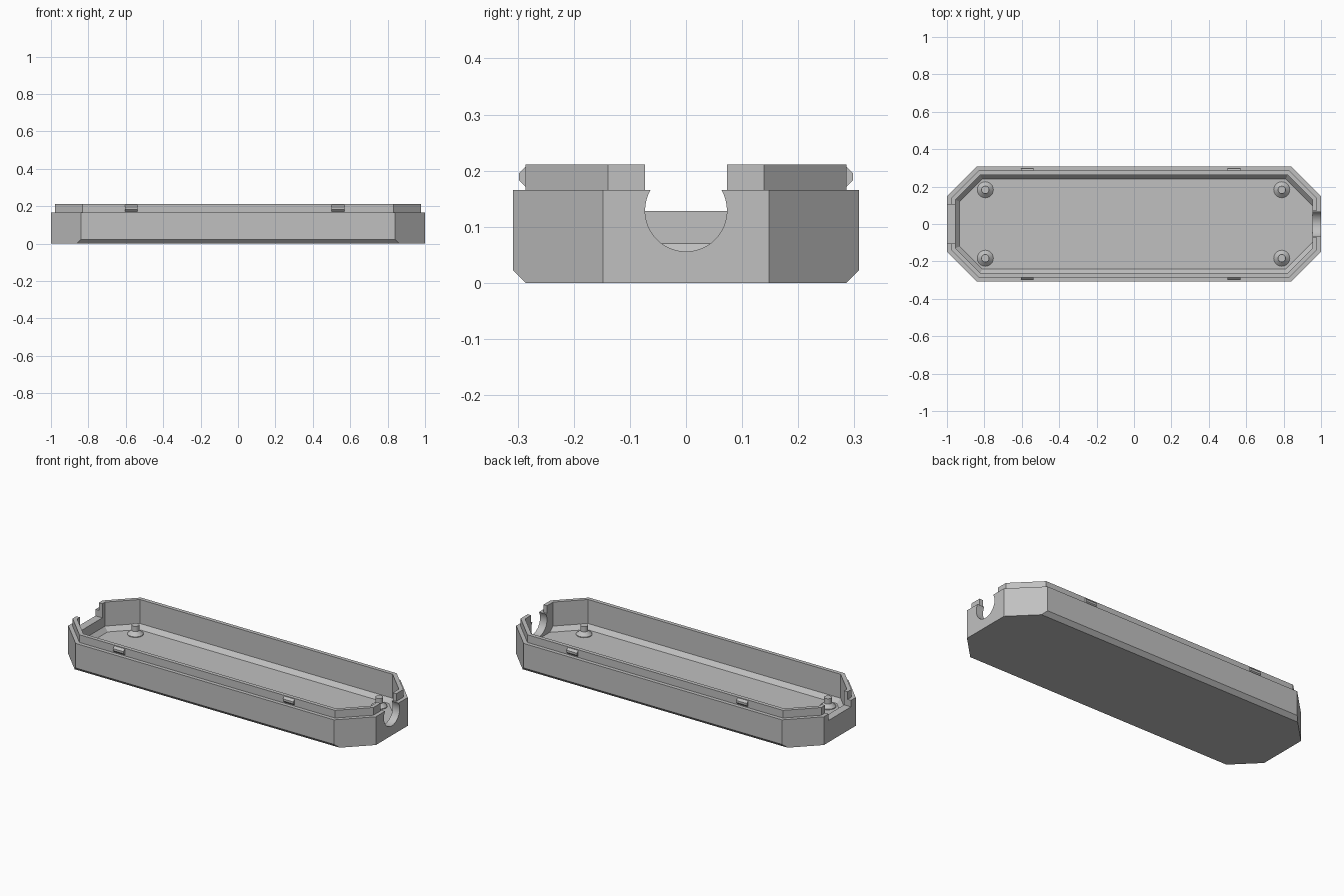
import bpy, bmesh, math

cube = bpy.data.objects.get("Cube")
if cube:
    bpy.data.objects.remove(cube, do_unlink=True)

# Single grey plastic
grey = bpy.data.materials.new("grey_plastic")
grey.use_nodes = True
colour = (0.53, 0.53, 0.53, 1)
grey.diffuse_color = colour
grey.node_tree.nodes["Principled BSDF"].inputs["Base Color"].default_value = colour


def loft(name, rings):
    """Skin matching rings of points and cap both ends."""
    bm = bmesh.new()
    loops = [[bm.verts.new(p) for p in ring] for ring in rings]
    for a, b in zip(loops, loops[1:]):
        for i in range(len(a)):
            j = (i + 1) % len(a)
            bm.faces.new((a[i], a[j], b[j], b[i]))
    bm.faces.new(loops[0])
    bm.faces.new(loops[-1])
    bmesh.ops.recalc_face_normals(bm, faces=bm.faces)
    mesh = bpy.data.meshes.new(name)
    bm.to_mesh(mesh)
    bm.free()
    mesh.materials.append(grey)
    obj = bpy.data.objects.new(name, mesh)
    bpy.context.collection.objects.link(obj)
    return obj


def octagon(z, left, right, half_y, corner):
    """Rectangle with 45 degree corners lying on |x| + |y| = corner."""
    k = corner - half_y
    return [(right, left_y, z) for left_y in (right - corner, corner - right)] + \
           [(k, half_y, z), (-k, half_y, z)] + \
           [(-left, corner - left, z), (-left, left - corner, z)] + \
           [(-k, -half_y, z), (k, -half_y, z)]


def inset(z, d, d_right=None):
    right = 1 - (d if d_right is None else d_right)
    return octagon(z, 1 - d, right, 0.308 - d, 1.148 - d * math.sqrt(2))


def box(name, x0, x1, y, z0, z1):
    return loft(name, [[(x0, -y, z), (x1, -y, z), (x1, y, z), (x0, y, z)] for z in (z0, z1)])


def circle(r, n, fn):
    return [fn(r * math.cos(2 * math.pi * i / n), r * math.sin(2 * math.pi * i / n))
            for i in range(n)]


def smooth(obj):
    bpy.ops.object.select_all(action="DESELECT")
    obj.select_set(True)
    bpy.context.view_layer.objects.active = obj
    bpy.ops.object.shade_smooth_by_angle(angle=math.radians(30))


# Tray shell: bevelled base, outer wall, stepped lip, inner wall and floor
FLOOR, LEDGE, TOP = 0.045, 0.166, 0.211
shell = loft("tray_shell", [
    octagon(0, 1, 1, 0.286, 1.148),
    inset(0.022, 0),
    inset(LEDGE, 0),
    inset(LEDGE, 0.022),
    inset(TOP, 0.022),
    inset(TOP, 0.045),
    inset(0.07, 0.045),
    inset(FLOOR, 0.067, 0.045),
])

# Openings: round cable hole with lip gap at one end, square slot at the other
cutters = [
    loft("cable_hole_cutter",
         [circle(0.073, 48, lambda a, b: (x, a, 0.129 + b)) for x in (0.94, 1.05)]),
    box("lip_gap_cutter", 0.94, 1.05, 0.073, LEDGE, 0.3),
    box("end_slot_cutter", -1.05, -0.94, 0.104, 0.128, 0.3),
]
bpy.context.view_layer.objects.active = shell
for cutter in cutters:
    cutter.hide_render = True
    mod = shell.modifiers.new(cutter.name, "BOOLEAN")
    mod.operation = "DIFFERENCE"
    mod.solver = "EXACT"
    mod.object = cutter
    bpy.ops.object.modifier_apply(modifier=mod.name)
for cutter in cutters:
    bpy.data.objects.remove(cutter, do_unlink=True)
smooth(shell)

# Snap clips on the long sides of the lip
for side, s in (("front", -1), ("back", 1)):
    for end, x in (("right", -0.57), ("left", 0.535)):
        profile = [(0.28, 0.171), (0.286, 0.171), (0.298, 0.183),
                   (0.298, 0.195), (0.286, 0.207), (0.28, 0.207)]
        loft(f"{side}_{end}_clip",
             [[(x + dx, s * y, z) for y, z in profile] for dx in (-0.034, 0.034)])

# Locating pegs with conical feet
for side, y in (("front", -0.183), ("back", 0.183)):
    for end, x in (("right", -0.795), ("left", 0.79)):
        steps = [(0.043, FLOOR - 0.005), (0.043, FLOOR + 0.004),
                 (0.021, FLOOR + 0.024), (0.021, FLOOR + 0.055)]
        smooth(loft(f"{side}_{end}_peg",
                    [circle(r, 24, lambda a, b: (x + a, y + b, z)) for r, z in steps]))
